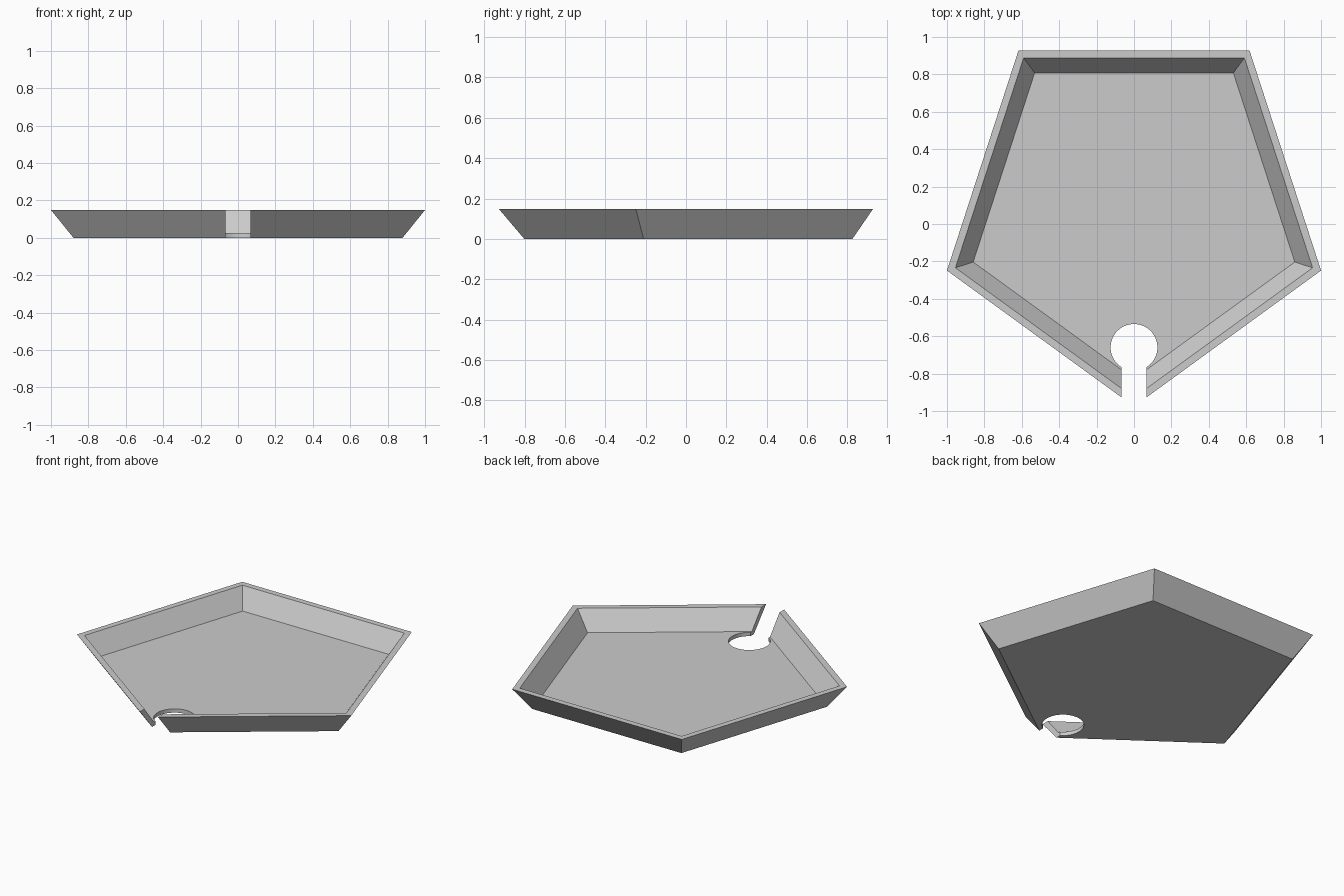
import bpy
import bmesh
from math import sin, cos, asin, pi, tau

cube = bpy.data.objects.get("Cube")
if cube:
    bpy.data.objects.remove(cube)

HEIGHT, FLOOR = 0.149, 0.025
CENTRE_Y = 0.076
HOLE_Y, HOLE_R, SLOT = -0.66, 0.125, 0.066

grey = bpy.data.materials.new("plain grey")
grey.use_nodes = True
grey.diffuse_color = (0.6, 0.6, 0.6, 1)
grey.node_tree.nodes["Principled BSDF"].inputs["Base Color"].default_value = (0.6, 0.6, 0.6, 1)


def make_object(name, bm):
    bmesh.ops.recalc_face_normals(bm, faces=bm.faces)
    mesh = bpy.data.meshes.new(name)
    bm.to_mesh(mesh)
    bm.free()
    mesh.materials.append(grey)
    obj = bpy.data.objects.new(name, mesh)
    bpy.context.collection.objects.link(obj)
    return obj


def loft(name, rings):
    """Join closed rings of points in order and cap both ends."""
    bm = bmesh.new()
    loops = [[bm.verts.new(p) for p in ring] for ring in rings]
    for a, b in zip(loops, loops[1:]):
        for i in range(len(a)):
            j = (i + 1) % len(a)
            bm.faces.new((a[i], a[j], b[j], b[i]))
    bm.faces.new(loops[0])
    bm.faces.new(loops[-1])
    return make_object(name, bm)


def pentagon(radius, z):
    angles = [-pi / 2 + tau * i / 5 for i in range(5)]
    return [(radius * cos(a), CENTRE_Y + radius * sin(a), z) for a in angles]


# Flared tray: underside, outer rim, inner rim, floor
tray = loft("pentagon_tray", [pentagon(0.925, 0), pentagon(1.0515, HEIGHT),
                              pentagon(1.004, HEIGHT), pentagon(0.904, FLOOR)])

# Keyhole cutter: round hole in the floor with a slot out through the front corner
gap = asin(SLOT / HOLE_R)
steps = 72
arc = [-pi / 2 + gap + (tau - 2 * gap) * i / steps for i in range(steps + 1)]
outline = [(HOLE_R * cos(a), HOLE_Y + HOLE_R * sin(a)) for a in arc]
outline += [(-SLOT, -1.2), (SLOT, -1.2)]
cutter = loft("keyhole_cutter", [[(x, y, z) for x, y in outline] for z in (-0.1, 0.3)])
cutter.hide_render = True

# Cut the keyhole, then keep only the finished tray
cut = tray.modifiers.new("keyhole", 'BOOLEAN')
cut.operation = 'DIFFERENCE'
cut.solver = 'EXACT'
cut.object = cutter
bpy.context.view_layer.update()
depsgraph = bpy.context.evaluated_depsgraph_get()
finished = bpy.data.meshes.new_from_object(tray.evaluated_get(depsgraph))
tray.modifiers.clear()
tray.data = finished
bpy.data.objects.remove(cutter)

# Smooth the round hole, keep all other edges crisp
bpy.ops.object.select_all(action='DESELECT')
tray.select_set(True)
bpy.context.view_layer.objects.active = tray
bpy.ops.object.shade_smooth_by_angle(angle=pi / 9)
